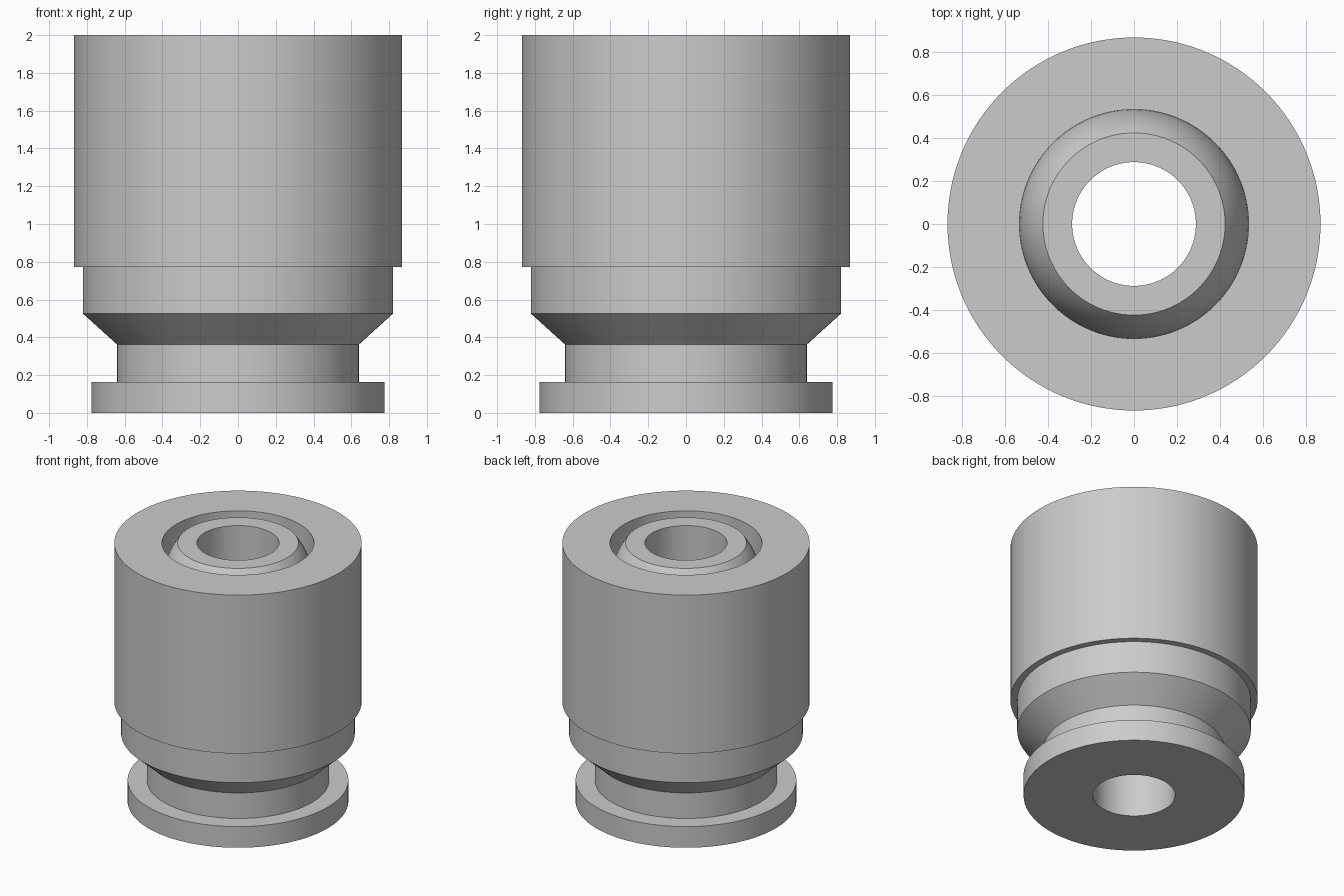
import bpy
import math

SEGMENTS = 128

if "Cube" in bpy.data.objects:
    bpy.data.objects.remove(bpy.data.objects["Cube"], do_unlink=True)


def make_material(name, rgb):
    mat = bpy.data.materials.new(name)
    mat.use_nodes = True
    mat.diffuse_color = (*rgb, 1)
    mat.node_tree.nodes["Principled BSDF"].inputs["Base Color"].default_value = (*rgb, 1)
    return mat


def lathe(name, profile, mat):
    """Turn a (radius, height) profile around z; normals face right of its path."""
    verts, faces = [], []
    for radius, z in profile:
        for s in range(SEGMENTS):
            a = math.tau * s / SEGMENTS
            verts.append((radius * math.cos(a), radius * math.sin(a), z))
    for ring in range(len(profile) - 1):
        low, high = ring * SEGMENTS, (ring + 1) * SEGMENTS
        for s in range(SEGMENTS):
            t = (s + 1) % SEGMENTS
            faces.append((low + s, low + t, high + t, high + s))
    mesh = bpy.data.meshes.new(name)
    mesh.from_pydata(verts, [], faces)
    mesh.materials.append(mat)
    obj = bpy.data.objects.new(name, mesh)
    bpy.context.collection.objects.link(obj)
    bpy.ops.object.select_all(action="DESELECT")
    obj.select_set(True)
    bpy.context.view_layer.objects.active = obj
    bpy.ops.object.shade_smooth_by_angle(angle=math.radians(30))
    return obj


metal = make_material("grey metal", (0.6, 0.6, 0.6))

bore = 0.288
ball = 0.533
ball_flat = 0.424
top = 2.0
ball_centre = top - math.sqrt(ball ** 2 - ball_flat ** 2)

# Housing: bottom flange, neck, cone, step, main barrel and socket wall
lathe("housing", [
    (bore, 0), (0.775, 0), (0.775, 0.164), (0.64, 0.164), (0.64, 0.362),
    (0.82, 0.525), (0.82, 0.773), (0.868, 0.773), (0.868, top),
    (ball, top), (ball, ball_centre),
], metal)

# Ball insert: spherical shoulder, flat top and the bore through the whole body
limit = math.acos(ball_flat / ball)
steps = 16
shoulder = [(ball * math.cos(limit * i / steps),
             ball_centre + ball * math.sin(limit * i / steps))
            for i in range(steps + 1)]
lathe("ball_insert", shoulder + [(bore, top), (bore, 0)], metal)
